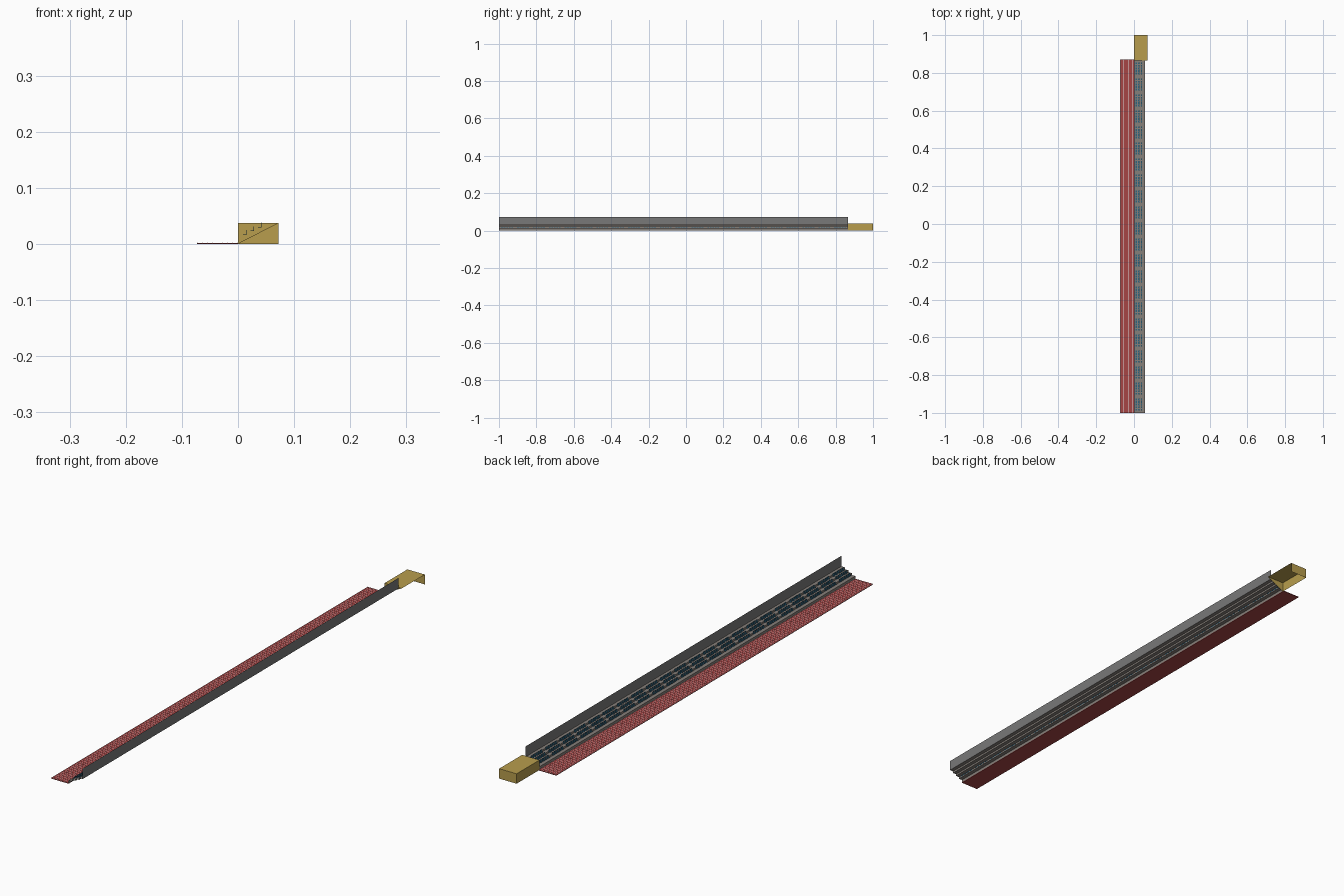
import bpy

if "Cube" in bpy.data.objects:
    bpy.data.objects.remove(bpy.data.objects["Cube"])

Y0, Y1 = -1.0, 0.865          # length of the stand
RUN, RISE, BASE = 0.0145, 0.007, 0.012


def mat(name, rgb):
    m = bpy.data.materials.new(name)
    m.diffuse_color = (*rgb, 1)
    m.use_nodes = True
    m.node_tree.nodes["Principled BSDF"].inputs["Base Color"].default_value = m.diffuse_color
    return m


RED = mat("track_red", (0.38, 0.058, 0.058))
WHITE = mat("line_white", (0.8, 0.8, 0.8))
CONCRETE = mat("concrete", (0.24, 0.215, 0.195))
GREY = mat("wall_grey", (0.19, 0.19, 0.19))
BLUE = mat("seat_blue", (0.025, 0.13, 0.22))
OCHRE = mat("ochre", (0.48, 0.34, 0.075))


def mesh(name, verts, faces, m):
    me = bpy.data.meshes.new(name)
    me.from_pydata(verts, [], faces)
    me.materials.append(m)
    ob = bpy.data.objects.new(name, me)
    bpy.context.collection.objects.link(ob)
    return ob


def add_box(V, F, x0, x1, y0, y1, z0, z1):
    n = len(V)
    V += [(x, y, z) for x in (x0, x1) for y in (y0, y1) for z in (z0, z1)]
    F += [[n + i for i in f] for f in ((0, 1, 3, 2), (4, 6, 7, 5), (0, 4, 5, 1),
                                       (2, 3, 7, 6), (0, 2, 6, 4), (1, 5, 7, 3))]


def boxes(name, items, m):
    V, F = [], []
    for it in items:
        add_box(V, F, *it)
    return mesh(name, V, F, m)


def sheet(name, profile, m):
    """Extrude an open x/z profile along the stand."""
    V = [(x, y, z) for x, z in profile for y in (Y0, Y1)]
    F = [(2 * i, 2 * i + 1, 2 * i + 3, 2 * i + 2) for i in range(len(profile) - 1)]
    return mesh(name, V, F, m)


# running track with lane lines
boxes("running_track", [(-0.073, 0, Y0, 0.87, 0, 0.002)], RED)
lines = [-0.0725 + i * 0.009 for i in range(9)]
boxes("lane_lines", [(x - 0.0004, x + 0.0004, Y0, 0.87, 0.002, 0.0024) for x in lines], WHITE)

# stepped terrace: four open treads and risers
steps = [(0, 0)]
for i in range(4):
    z = BASE + i * RISE
    steps += [(i * RUN, z), ((i + 1) * RUN, z)]
sheet("terrace_steps", steps, CONCRETE)

# back wall
sheet("back_wall", [(4 * RUN, BASE + 3 * RISE), (4 * RUN, 0.072)], GREY)

# seats: three rows, blocks of five separated by aisles
seats = []
BLOCKS = 22
pitch = (Y1 - Y0) / BLOCKS
for row in range(3):
    x, z = 0.009 + row * 0.0135, 0.016 + row * 0.0067
    for b in range(BLOCKS):
        for s in range(5):
            y = Y0 + b * pitch + 0.012 + s * 0.0135
            seats.append((x, x + 0.006, y, y + 0.0095, z, z + 0.001))
            seats.append((x + 0.005, x + 0.006, y, y + 0.0095, z + 0.001, z + 0.0085))
boxes("seats", seats, BLUE)

# end shelter: open below and on the right, with a triangular front panel
W, H = 0.072, 0.037
V = [(x, y, z) for x in (0, W) for y in (Y1, 1.0) for z in (0, H)]
mesh("end_shelter", V, [(0, 1, 3, 2), (1, 5, 7, 3), (2, 3, 7, 6), (0, 5, 1)], OCHRE)
